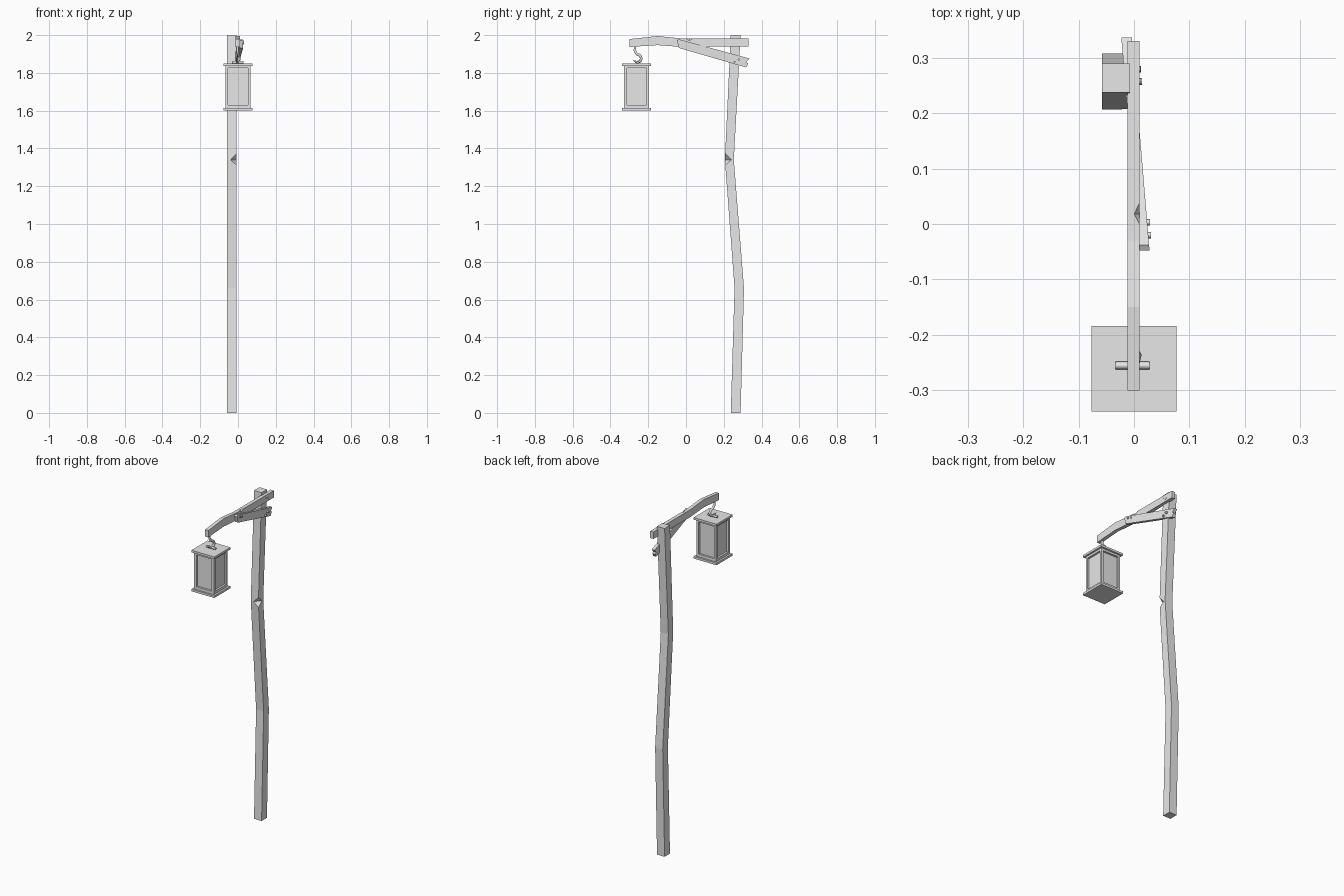
import bpy
import bmesh
from mathutils import Vector

cube = bpy.data.objects.get("Cube")
if cube:
    bpy.data.objects.remove(cube, do_unlink=True)

grey = bpy.data.materials.new("plain grey")
grey.use_nodes = True
grey.diffuse_color = (0.8, 0.8, 0.8, 1)
grey.node_tree.nodes["Principled BSDF"].inputs["Base Color"].default_value = (0.8, 0.8, 0.8, 1)


def finish(name, bm):
    """Turn a bmesh into a flat shaded grey object."""
    bmesh.ops.recalc_face_normals(bm, faces=bm.faces)
    mesh = bpy.data.meshes.new(name)
    bm.to_mesh(mesh)
    bm.free()
    mesh.materials.append(grey)
    obj = bpy.data.objects.new(name, mesh)
    bpy.context.collection.objects.link(obj)
    return obj


def plank(name, outline, x0, x1, lean=0.0):
    """Extrude a (y, z) outline along x; lean shifts x as y grows."""
    bm = bmesh.new()
    start = outline[0][0]
    verts = [bm.verts.new((x0 + lean * (y - start), y, z)) for y, z in outline]
    face = bm.faces.new(verts)
    moved = bmesh.ops.extrude_face_region(bm, geom=[face])["geom"]
    bmesh.ops.translate(bm, vec=(x1 - x0, 0, 0),
                        verts=[v for v in moved if isinstance(v, bmesh.types.BMVert)])
    return finish(name, bm)


def box(name, centre, size):
    bm = bmesh.new()
    bmesh.ops.create_cube(bm, size=1)
    bmesh.ops.scale(bm, vec=size, verts=bm.verts)
    bmesh.ops.translate(bm, vec=centre, verts=bm.verts)
    return finish(name, bm)


def chip(target, corner, points):
    """Cut a pyramid shaped chip out of an edge of the target."""
    bm = bmesh.new()
    base = Vector(corner)
    for p in points:
        # push each point outwards so the cut clears the surface
        bm.verts.new(base + (Vector(p) - base) * 1.02)
    bm.verts.new(base)
    bmesh.ops.convex_hull(bm, input=bm.verts)
    cutter = finish("chip_cutter", bm)
    cutter.hide_render = True
    mod = target.modifiers.new("chip", "BOOLEAN")
    mod.operation, mod.object, mod.solver = "DIFFERENCE", cutter, "EXACT"
    bpy.context.view_layer.objects.active = target
    bpy.ops.object.modifier_apply(modifier=mod.name)
    bpy.data.objects.remove(cutter, do_unlink=True)


def rod(name, points, radius):
    """Low-poly bent rod through (x, y, z, thickness) points."""
    curve = bpy.data.curves.new(name, "CURVE")
    curve.dimensions = "3D"
    curve.bevel_depth, curve.bevel_resolution = radius, 1
    curve.use_fill_caps = True
    line = curve.splines.new("POLY")
    line.points.add(len(points) - 1)
    for p, (x, y, z, r) in zip(line.points, points):
        p.co, p.radius = (x, y, z, 1), r
    curve.materials.append(grey)
    obj = bpy.data.objects.new(name, curve)
    bpy.context.collection.objects.link(obj)


# Crooked post with a chipped front edge
front = [(0.237, 0), (0.257, 0.66), (0.206, 1.34), (0.237, 2)]
back = [(0.289, 0), (0.307, 0.66), (0.253, 1.34), (0.289, 2)]
post = plank("post", front + back[::-1], -0.058, -0.007)
chip(post, (0.01, 0.195, 1.34),
     [(-0.038, 0.206, 1.34), (-0.007, 0.205, 1.375),
      (-0.007, 0.205, 1.308), (-0.007, 0.24, 1.34)])

# Bowed arm that carries the lantern
arm_top = [(-0.3, 1.979), (-0.15, 1.995), (-0.03, 1.983), (0.33, 1.982)]
arm_bottom = [(-0.3, 1.937), (-0.15, 1.947), (-0.03, 1.938), (0.33, 1.94)]
arm = plank("arm", arm_top + arm_bottom[::-1], -0.012, 0.01)
chip(arm, (0.015, 0.018, 1.99),
     [(0, 0.018, 1.984), (0.01, 0.038, 1.983),
      (0.01, 0, 1.983), (0.01, 0.018, 1.97)])

# Slanted brace with a split rear end
plank("brace", [(-0.048, 1.972), (-0.038, 1.978), (0.336, 1.876), (0.318, 1.856),
                (0.33, 1.85), (0.318, 1.829), (-0.038, 1.932)], 0.009, 0.028, -0.083)

# Pegs through brace and arm
pegs = [(-0.02, 1.96, 0.028), (0.003, 1.953, 0.026),
        (0.257, 1.858, 0.007), (0.279, 1.87, 0.006),
        (0.257, 1.966, 0.009), (0.279, 1.957, 0.009)]
for i, (y, z, x) in enumerate(pegs):
    reach = 0.007 if z < 1.9 else 0.003
    rod(f"peg_{i + 1}", [(x - 0.02, y, z, 1), (x + reach, y, z, 1)], 0.006)

# Lantern: plates, corner posts, rails and recessed panes
cy = -0.261
for name, z in (("lantern_roof", 1.844), ("lantern_base", 1.607)):
    box(name, (0, cy, z), (0.154, 0.154, 0.013))
box("lantern_panes", (0, cy, 1.725), (0.108, 0.108, 0.23))
for sx in (-1, 1):
    for sy in (-1, 1):
        box("lantern_corner", (sx * 0.059, cy + sy * 0.059, 1.725), (0.014, 0.014, 0.226))
for name, z, h in (("top_rail", 1.832, 0.014), ("bottom_rail", 1.621, 0.018)):
    for s in (-1, 1):
        box(name, (s * 0.059, cy, z), (0.014, 0.106, h))
        box(name, (0, cy + s * 0.059, z), (0.106, 0.014, h))

# Hook and the bar it catches
rod("hook", [(-0.003, -0.27, 1.95, 0.8), (-0.003, -0.271, 1.918, 0.9),
             (0, -0.262, 1.902, 1), (0.004, -0.243, 1.892, 1),
             (0.006, -0.236, 1.876, 1), (0.002, -0.243, 1.861, 1),
             (-0.003, -0.262, 1.857, 0.8), (-0.008, -0.281, 1.868, 0.1)], 0.008)
rod("hook_bar", [(-0.033, -0.255, 1.856, 1), (0.028, -0.255, 1.856, 1)], 0.007)
